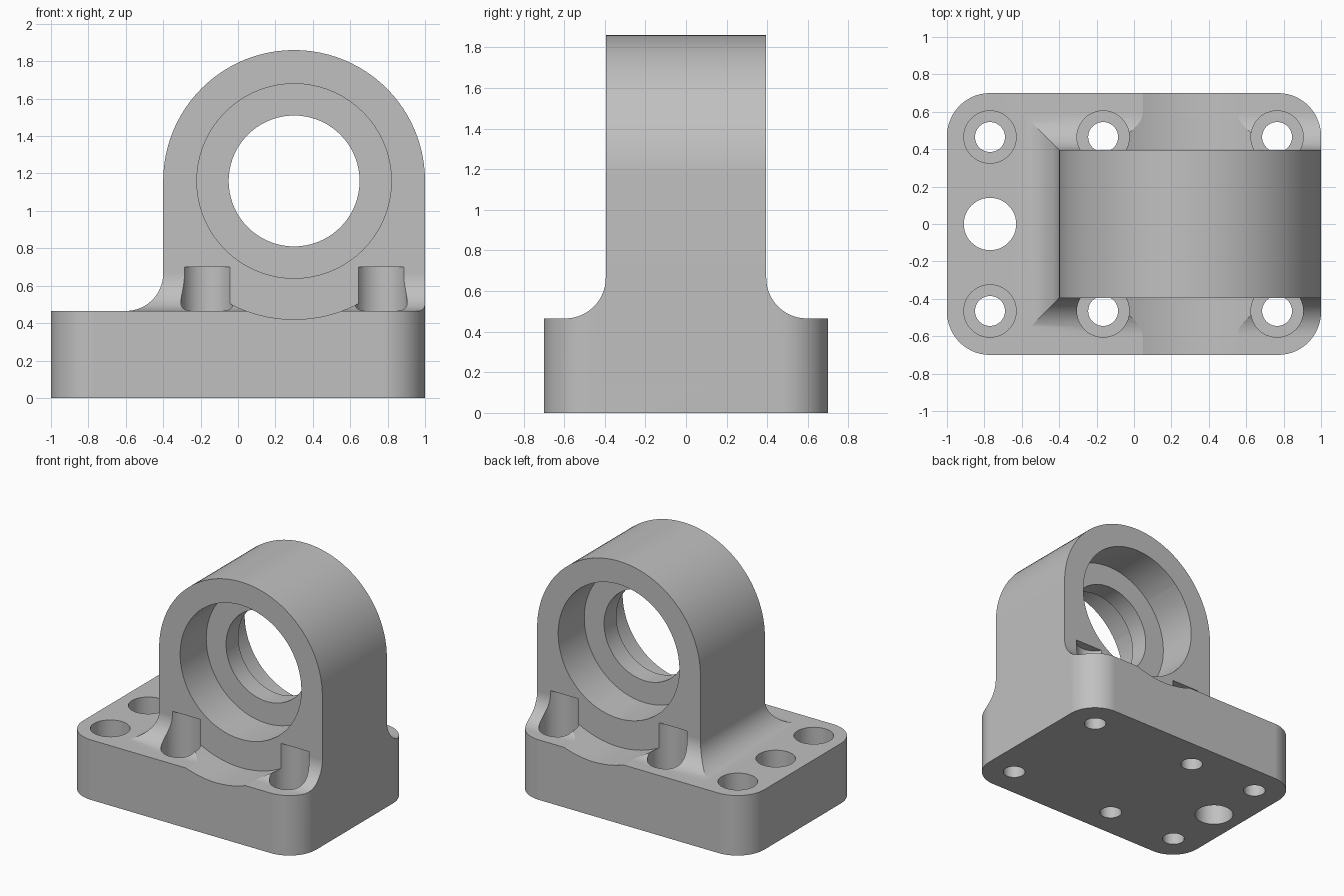
import bpy, bmesh, math

if "Cube" in bpy.data.objects:
    bpy.data.objects.remove(bpy.data.objects["Cube"], do_unlink=True)

grey = bpy.data.materials.new("machined_grey")
grey.use_nodes = True
grey.diffuse_color = (0.53, 0.53, 0.53, 1)
grey.node_tree.nodes["Principled BSDF"].inputs["Base Color"].default_value = (0.53, 0.53, 0.53, 1)

BASE_TOP = 0.465
HALF_DEPTH = 0.395
FILLET = 0.2
BORE_X, BORE_Z = 0.3, 1.16
ARCH_R = 0.7


def arc(cx, cy, r, start, end, n):
    return [(cx + r * math.cos(math.radians(start + (end - start) * i / n)),
             cy + r * math.sin(math.radians(start + (end - start) * i / n)))
            for i in range(n + 1)]


def circle(cx, cy, r, n=72):
    return arc(cx, cy, r, 0, 360, n)[:-1]


def loft(name, rings):
    """Closed solid skinned through matching rings of points."""
    bm = bmesh.new()
    loops = [[bm.verts.new(p) for p in ring] for ring in rings]
    n = len(loops[0])
    for a, b in zip(loops, loops[1:]):
        for i in range(n):
            j = (i + 1) % n
            bm.faces.new((a[i], a[j], b[j], b[i]))
    bm.faces.new(loops[0])
    bm.faces.new(loops[-1])
    bmesh.ops.recalc_face_normals(bm, faces=bm.faces)
    mesh = bpy.data.meshes.new(name)
    bm.to_mesh(mesh)
    bm.free()
    ob = bpy.data.objects.new(name, mesh)
    bpy.context.scene.collection.objects.link(ob)
    mesh.materials.append(grey)
    return ob


def prism_z(name, outline, lo, hi):
    return loft(name, [[(x, y, z) for x, y in outline] for z in (lo, hi)])


def prism_y(name, outline, lo, hi):
    return loft(name, [[(x, y, z) for x, z in outline] for y in (lo, hi)])


def combine(target, tool, operation):
    mod = target.modifiers.new(operation, 'BOOLEAN')
    mod.operation = operation
    mod.solver = 'EXACT'
    mod.object = tool
    bpy.context.view_layer.objects.active = target
    bpy.ops.object.modifier_apply(modifier=mod.name)
    bpy.data.objects.remove(tool, do_unlink=True)


def rectangle(x0, x1, half_y, z):
    return [(x0, -half_y, z), (x1, -half_y, z), (x1, half_y, z), (x0, half_y, z)]


# Oversized slab rising through a mitred concave fillet to the tower footprint
rings = [rectangle(-1.5, 1.5, 1.5, -0.2), rectangle(-1.5, 1.5, 1.5, BASE_TOP)]
STEPS = 14
for i in range(STEPS + 1):
    a = math.pi / 2 * i / STEPS
    d = FILLET * (1 - math.sin(a))
    rings.append(rectangle(-0.4 - d, 1.3, HALF_DEPTH + d,
                           BASE_TOP + FILLET * (1 - math.cos(a))))
bracket = loft("bearing_bracket", rings)

# Trim to the rounded base outline
R = 0.23
outline = []
for k, (sx, sy) in enumerate([(1, 1), (-1, 1), (-1, -1), (1, -1)]):
    outline += arc(sx * (1 - R), sy * (0.7 - R), R, 90 * k, 90 * k + 90, 14)
combine(bracket, prism_z("base_outline", outline, 0, 1), 'INTERSECT')

# Round clearance scooped out of the fillets and base top on both sides
for lo, hi in ((-0.9, -0.385), (0.385, 0.9)):
    combine(bracket, prism_y("clearance", circle(BORE_X, BORE_Z, 0.74, 96), lo, hi), 'DIFFERENCE')

# Arched tower
tower = [(-0.4, 0.2), (1, 0.2)] + arc(BORE_X, BORE_Z, ARCH_R, 0, 180, 48)
combine(bracket, prism_y("tower", tower, -HALF_DEPTH, HALF_DEPTH), 'UNION')

# Bearing bore with a seat on each side of a central land
combine(bracket, prism_y("bore", circle(BORE_X, BORE_Z, 0.35), -1, 1), 'DIFFERENCE')
for lo, hi in ((-1, -0.075), (0.075, 1)):
    combine(bracket, prism_y("bearing_seat", circle(BORE_X, BORE_Z, 0.52), lo, hi), 'DIFFERENCE')

# Counterbored bolt holes, the inner ones cutting pockets into the tower
for x in (-0.77, -0.165, 0.765):
    for y in (-0.465, 0.465):
        combine(bracket, prism_z("bolt_pocket", circle(x, y, 0.14, 48), 0.25, 0.7), 'DIFFERENCE')
        combine(bracket, prism_z("bolt_hole", circle(x, y, 0.08, 48), -0.1, 0.4), 'DIFFERENCE')

# Large plain hole
combine(bracket, prism_z("plain_hole", circle(-0.77, 0, 0.14, 48), -0.1, 0.8), 'DIFFERENCE')

# Smooth curved walls, crisp edges
bpy.ops.object.select_all(action='DESELECT')
bracket.select_set(True)
bpy.context.view_layer.objects.active = bracket
bpy.ops.object.shade_smooth_by_angle(angle=math.radians(15))
weighted = bracket.modifiers.new("weighted_normals", 'WEIGHTED_NORMAL')
weighted.keep_sharp = True
